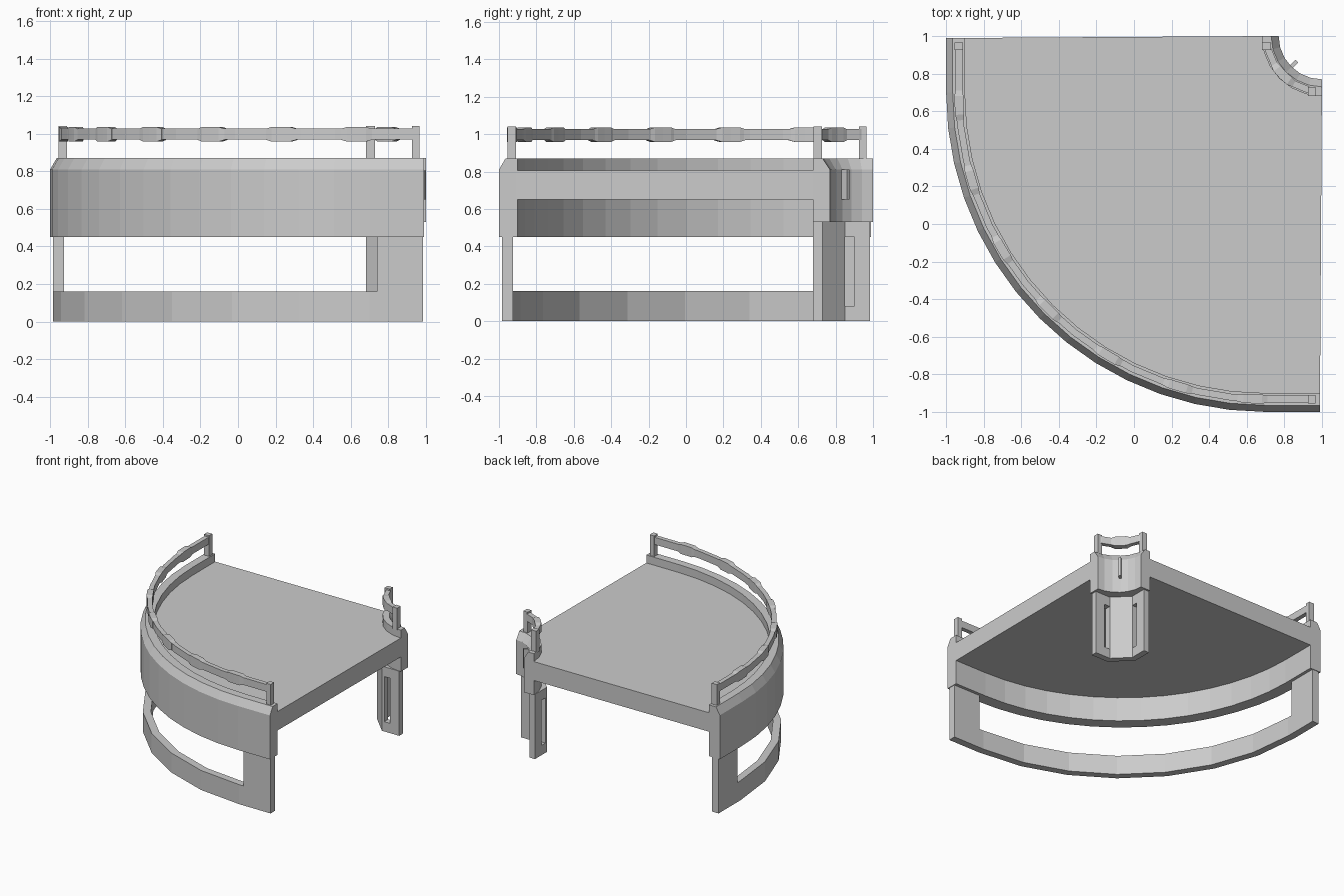
import bpy
import bmesh
from math import sin, cos, pi, radians

cube = bpy.data.objects.get("Cube")
if cube:
    bpy.data.objects.remove(cube, do_unlink=True)

grey = bpy.data.materials.new("plain_grey")
grey.use_nodes = True
COLOR = (0.6, 0.6, 0.6, 1)
grey.diffuse_color = COLOR
grey.node_tree.nodes["Principled BSDF"].inputs["Base Color"].default_value = COLOR


def finish(name, bm):
    bmesh.ops.recalc_face_normals(bm, faces=bm.faces)
    mesh = bpy.data.meshes.new(name)
    bm.to_mesh(mesh)
    bm.free()
    mesh.materials.append(grey)
    obj = bpy.data.objects.new(name, mesh)
    bpy.context.collection.objects.link(obj)
    return obj


def box(name, x, y, z0, z1, sx, sy, turn=0):
    bm = bmesh.new()
    bmesh.ops.create_cube(bm, size=1)
    obj = finish(name, bm)
    obj.location = (x, y, (z0 + z1) / 2)
    obj.scale = (sx, sy, z1 - z0)
    obj.rotation_euler.z = turn
    return obj


def sweep(name, stations, profile, scales=None):
    """Sweep a (depth, z) profile along stations of (x, y, inward x, inward y)."""
    bm = bmesh.new()
    md = sum(p[0] for p in profile) / len(profile)
    mz = sum(p[1] for p in profile) / len(profile)
    rings = []
    for i, (x, y, nx, ny) in enumerate(stations):
        s = scales[i] if scales else 1
        ring = []
        for d, z in profile:
            d, z = md + (d - md) * s, mz + (z - mz) * s
            ring.append(bm.verts.new((x + nx * d, y + ny * d, z)))
        rings.append(ring)
    n = len(profile)
    for a, b in zip(rings, rings[1:]):
        for k in range(n):
            bm.faces.new((a[k], a[(k + 1) % n], b[(k + 1) % n], b[k]))
    bm.faces.new(rings[0])
    bm.faces.new(rings[-1])
    return finish(name, bm)


def rect(d0, d1, z0, z1):
    return [(d0, z0), (d0, z1), (d1, z1), (d1, z0)]


def at(angle, c, r, sign):
    """Station on an arc; angle 0 points to the front, 90 to the -x side."""
    a = radians(angle)
    return (c - r * sin(a), c - r * cos(a), sign * sin(a), sign * cos(a))


def curve(c, r, n, end):
    """Quarter arc with straight runs out to the two ends."""
    arc = [at(90 * i / n, c, r, 1) for i in range(n + 1)]
    if end > c:
        arc = [(end, c - r, 0, 1)] + arc + [(c - r, end, 1, 0)]
    return arc


# Outer skirt with chamfered curb
skirt = curve(0.7, 1.7, 14, 0.99)
sweep("outer_skirt", skirt,
      [(0, 0.45), (0, 0.81), (0.035, 0.87), (0.1, 0.87), (0.1, 0.45)])

# Deck slab between skirt and corner column
column = curve(1, 0.32, 6, 1)
bm = bmesh.new()
loop = [(x + nx * 0.09, y + ny * 0.09) for x, y, nx, ny in skirt]
loop += [(x + nx * 0.01, y + ny * 0.01) for x, y, nx, ny in reversed(column)]
face = bm.faces.new([bm.verts.new((x, y, 0.65)) for x, y in loop])
ext = bmesh.ops.extrude_face_region(bm, geom=[face], use_keep_orig=True)
tops = [v for v in ext["geom"] if isinstance(v, bmesh.types.BMVert)]
bmesh.ops.translate(bm, verts=tops, vec=(0, 0, 0.155))
finish("deck", bm)

# Low outer ring and the two end legs that carry the skirt
ring = curve(0.7, 1.685, 7, 0.985)
sweep("lower_ring", ring, rect(0, 0.06, 0, 0.16))
box("front_leg", 0.8625, -0.955, 0, 0.46, 0.245, 0.06)
box("back_leg", -0.955, 0.8625, 0, 0.46, 0.06, 0.245)

# Upper half of the corner column, with a small panel on its hollow side
sweep("column_top", column,
      [(0, 0.53), (0, 0.87), (0.05, 0.87), (0.09, 0.81), (0.09, 0.53)])
box("column_panel", 0.832, 0.832, 0.65, 0.81, 0.1, 0.02, pi / 4)

# Lower half of the column: three flat sides with an opening in each outer one
corner = (0.829, 0.68, 0.414, 1)


def swap(s):
    return (s[1], s[0], s[3], s[2])


end_st, jamb_a, jamb_b = [(x, 0.68, 0, 1) for x in (0.985, 0.9, 0.85)]
sweep("column_middle", [jamb_b, corner, swap(corner), swap(jamb_b)],
      rect(0, 0.05, 0, 0.53))
for side, f in (("front", lambda s: s), ("back", swap)):
    sweep(side + "_column_end", [f(end_st), f(jamb_a)], rect(0, 0.05, 0, 0.53))
    for part, z0, z1 in (("sill", 0, 0.08), ("lintel", 0.45, 0.53)):
        sweep(side + "_column_" + part, [f(jamb_a), f(jamb_b)],
              rect(0, 0.05, z0, z1))

# Handrails with end posts
for label, path, y in (("outer", curve(0.7, 1.7, 14, 0.945), -0.932),
                       ("column", [(0.945, 0.68, 0, 1)]
                        + curve(1, 0.32, 6, 1)[1:-1]
                        + [(0.68, 0.945, 1, 0)], 0.705)):
    d = 0.05 if label == "outer" else 0.008
    sweep(label + "_handrail", path, rect(d, d + 0.036, 0.968, 1.027))
    box(label + "_post_front", 0.945, y, 0.86, 1.04, 0.04, 0.046)
    box(label + "_post_back", y, 0.945, 0.86, 1.04, 0.046, 0.04)


# Thickened grips along the handrails
def grip(name, mid, half, c, r, d):
    st = [at(mid + half * t, c, r, 1) for t in (-1, -0.6, 0, 0.6, 1)]
    sweep(name, st, rect(d, d + 0.048, 0.958, 1.036), (0.75, 1, 1, 1, 0.75))


for k in range(-3, 4):
    grip("outer_grip", 45 + 14.2 * k, 2.9, 0.7, 1.7, 0.044)
grip("column_grip", 45, 15, 1, 0.32, 0.002)
